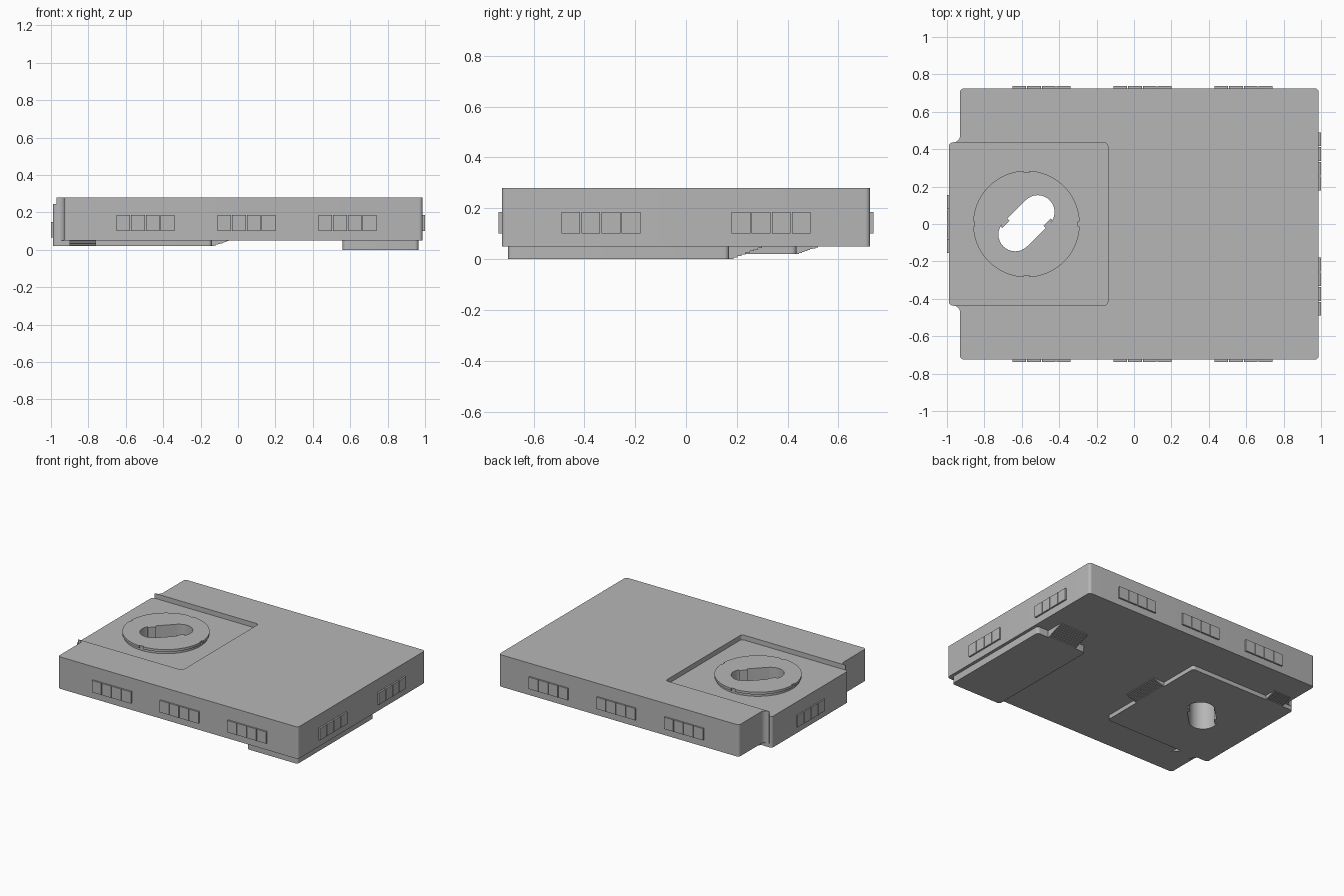
import bpy, bmesh
from math import sin, cos, pi, radians
from mathutils import Vector, Matrix

cube = bpy.data.objects.get("Cube")
if cube:
    bpy.data.objects.remove(cube, do_unlink=True)

grey = bpy.data.materials.new("plain_grey")
grey.use_nodes = True
COLOUR = (0.47, 0.47, 0.47, 1)
grey.diffuse_color = COLOUR
grey.node_tree.nodes["Principled BSDF"].inputs["Base Color"].default_value = COLOUR


def finish(name, bm):
    bmesh.ops.recalc_face_normals(bm, faces=bm.faces)
    mesh = bpy.data.meshes.new(name)
    bm.to_mesh(mesh)
    bm.free()
    mesh.materials.append(grey)
    obj = bpy.data.objects.new(name, mesh)
    bpy.context.collection.objects.link(obj)
    return obj


def prism(name, outline, z0, z1):
    """Extrude a flat outline from z0 to z1."""
    bm = bmesh.new()
    face = bm.faces.new([bm.verts.new((p[0], p[1], z0)) for p in outline])
    top = bmesh.ops.extrude_face_region(bm, geom=[face])["geom"]
    verts = [v for v in top if isinstance(v, bmesh.types.BMVert)]
    bmesh.ops.translate(bm, verts=verts, vec=(0, 0, z1 - z0))
    return finish(name, bm)


def rounded(corners, steps=6):
    """Turn (x, y, radius) right-angled corners into a filleted outline."""
    out = []
    for i, (x, y, r) in enumerate(corners):
        p = Vector((x, y))
        if r == 0:
            out.append(p)
            continue
        a = (Vector(corners[i - 1][:2]) - p).normalized() * r
        b = (Vector(corners[(i + 1) % len(corners)][:2]) - p).normalized() * r
        for k in range(steps + 1):
            t = k / steps * pi / 2
            out.append(p + a * (1 - sin(t)) + b * (1 - cos(t)))
    return out


def rect(x0, x1, y0, y1, r=0.02):
    return rounded([(x0, y0, r), (x1, y0, r), (x1, y1, r), (x0, y1, r)])


def add_box(bm, x0, x1, y0, y1, z0, z1):
    size = Matrix.Diagonal((x1 - x0, y1 - y0, z1 - z0, 1))
    mid = Matrix.Translation(((x0 + x1) / 2, (y0 + y1) / 2, (z0 + z1) / 2))
    bmesh.ops.create_cube(bm, size=1, matrix=mid @ size)


BASE, TOP, FLOOR, PAD = 0.05, 0.28, 0.245, 0.02
LEFT, RIGHT, SIDE = -0.93, 0.987, 0.725
BX0, BX1, BY = -0.99, -0.14, 0.435

# Main slab with an open bay and small flared lips at its mouth
half = [(RIGHT, SIDE, 0.02), (LEFT, SIDE, 0.02), (LEFT, BY + 0.002, 0.035),
        (-0.97, BY + 0.002, 0), (-0.97, BY, 0), (BX1, BY, 0.02)]
main_body = prism("main_body",
                  rounded(half + [(x, -y, r) for x, y, r in reversed(half)]), BASE, TOP)

# Block filling the bay, lower on top and standing out below
bay_block = prism("bay_block", rect(BX0, BX1, -BY, BY), PAD, FLOOR)

# Round turntable with a wider lip and four index notches
DISC = Vector((-0.575, 0))


def circle(radius, notch=0.0):
    pts = []
    for deg in range(0, 360, 3):
        for off in ((0, 2.9) if deg % 90 == 0 else (0,)):
            near = min(deg % 90, 90 - deg % 90) < 3
            r = radius - notch if near else radius
            t = radians(deg + off - (2.9 if near and off == 0 else 0))
            pts.append(DISC + Vector((cos(t), sin(t))) * r)
    return pts


disc_base = prism("disc_base", circle(0.276), FLOOR - 0.005, 0.262)
disc_lip = prism("disc_lip", circle(0.285, 0.008), 0.262, TOP - 0.001)

# Diagonal slot with two opposed teeth, cut through disc and block
HALF, RAD = 0.085, 0.09
side = [(HALF + RAD * cos(t), RAD * sin(t))
        for t in (-pi / 2 + k * pi / 16 for k in range(17))]
side += [(-HALF + 0.03, RAD), (-HALF + 0.03, RAD - 0.016),
         (-HALF - 0.025, RAD - 0.016), (-HALF - 0.025, RAD - 0.004)]
turn = Matrix.Rotation(radians(45), 2)
slot = [DISC + Vector((0, 0.004)) + turn @ Vector(p)
        for p in side + [(-x, -y) for x, y in side]]
cutter = prism("slot_cutter", slot, -0.1, 0.5)
cutter.hide_render = True
for obj in (bay_block, disc_base, disc_lip):
    mod = obj.modifiers.new("slot", "BOOLEAN")
    mod.operation, mod.solver, mod.object = "DIFFERENCE", "EXACT", cutter
    bpy.context.view_layer.update()
    done = obj.evaluated_get(bpy.context.evaluated_depsgraph_get())
    mesh = bpy.data.meshes.new_from_object(done)
    obj.modifiers.clear()
    obj.data = mesh
bpy.data.objects.remove(cutter, do_unlink=True)

# Foot plate under the left side
foot_plate = prism("foot_plate", rect(0.56, 0.965, -0.7, 0.17), 0, BASE)


# Stepped ramps leading from the underside onto the pads
def ramp(name, origin, direction, width, length, z0, steps=8):
    bm = bmesh.new()
    d = Vector(direction)
    s = Vector((abs(d.y), abs(d.x))) * width / 2
    o = Vector(origin)
    for i in range(steps):
        tip = o + d * length * (i + 1) / steps
        xs = sorted((o.x - s.x, o.x + s.x, tip.x - s.x, tip.x + s.x))
        ys = sorted((o.y - s.y, o.y + s.y, tip.y - s.y, tip.y + s.y))
        h = (BASE - z0) / steps
        add_box(bm, xs[0], xs[-1], ys[0], ys[-1], z0 + i * h, z0 + (i + 1) * h)
    return finish(name, bm)


ramp("foot_ramp", (0.76, 0.17), (0, 1), 0.23, 0.13, 0)
ramp("bay_inner_ramp", (BX1, 0), (1, 0), 0.28, 0.09, PAD)
ramp("bay_back_ramp", (-0.83, BY), (0, 1), 0.14, 0.085, PAD)
ramp("bay_front_ramp", (-0.83, -BY), (0, -1), 0.14, 0.085, PAD)


# Groups of four raised square contacts around the edge
def contacts(name, x, y, z, along_x):
    bm = bmesh.new()
    for i in range(4):
        c = (i - 1.5) * 0.079
        cx, cy = (x + c, y) if along_x else (x, y + c)
        dx, dy = (0.037, 0.012) if along_x else (0.012, 0.037)
        add_box(bm, cx - dx, cx + dx, cy - dy, cy + dy, z, z + 0.085)
    return finish(name, bm)


for i, x in enumerate((-0.495, 0.045, 0.585)):
    contacts(f"front_contacts_{i + 1}", x, -SIDE, 0.1, True)
    contacts(f"back_contacts_{i + 1}", x, SIDE, 0.1, True)
for label, y in (("front", -0.335), ("back", 0.335)):
    contacts(f"left_contacts_{label}", RIGHT, y, 0.1, False)
contacts("right_contacts", BX0 + 0.002, 0, 0.065, False)

# Smooth the rounded corners and round edges
bpy.ops.object.select_all(action="DESELECT")
for obj in (main_body, bay_block, disc_base, disc_lip, foot_plate):
    obj.select_set(True)
bpy.context.view_layer.objects.active = main_body
bpy.ops.object.shade_smooth_by_angle(angle=radians(30))
